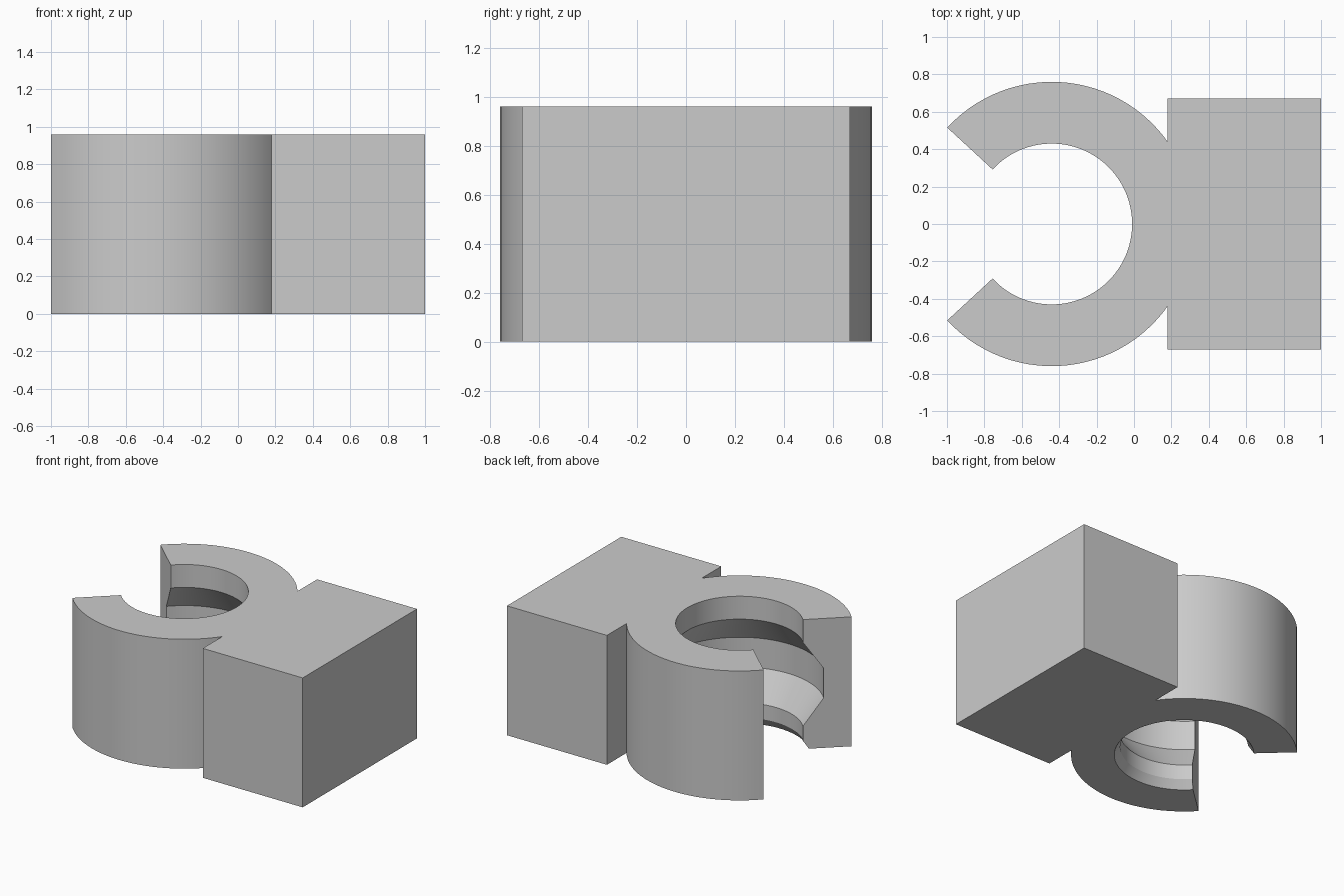
import bpy, bmesh
from math import radians, cos, sin

cube = bpy.data.objects.get("Cube")
if cube:
    bpy.data.objects.remove(cube, do_unlink=True)

HEIGHT = 0.96
CENTRE_X = -0.44
GAP = radians(42.7)          # half of the mouth opening
STEPS = 72

grey = bpy.data.materials.new("plain grey")
grey.use_nodes = True
grey.diffuse_color = (0.6, 0.6, 0.6, 1)
grey.node_tree.nodes["Principled BSDF"].inputs["Base Color"].default_value = (0.6, 0.6, 0.6, 1)


def make_object(name, bm):
    bmesh.ops.recalc_face_normals(bm, faces=bm.faces)
    mesh = bpy.data.meshes.new(name)
    bm.to_mesh(mesh)
    bm.free()
    mesh.materials.append(grey)
    obj = bpy.data.objects.new(name, mesh)
    bpy.context.collection.objects.link(obj)
    return obj


# Open ring: cross-section (radius, height) with a V groove and a lower chamfer
section = [(0.76, 0), (0.76, HEIGHT), (0.43, HEIGHT), (0.43, 0.79), (0.57, 0.59),
           (0.57, 0.37), (0.43, 0.17), (0.43, 0.06), (0.47, 0)]
bm = bmesh.new()
rings = []
sweep = radians(180) - GAP
for i in range(STEPS + 1):
    a = -sweep + 2 * sweep * i / STEPS
    rings.append([bm.verts.new((CENTRE_X + r * cos(a), r * sin(a), z)) for r, z in section])
for one, two in zip(rings, rings[1:]):
    for j in range(len(section)):
        k = (j + 1) % len(section)
        bm.faces.new((one[j], one[k], two[k], two[j]))
bm.faces.new(rings[0])
bm.faces.new(rings[-1])
body = make_object("clip_body", bm)

# Mounting block
bm = bmesh.new()
bmesh.ops.create_cube(bm, size=1)
bmesh.ops.scale(bm, vec=(0.82, 1.34, HEIGHT), verts=bm.verts)
bmesh.ops.translate(bm, vec=(0.59, 0, HEIGHT / 2), verts=bm.verts)
block = make_object("mounting_block", bm)

# Join both into one solid
bpy.context.view_layer.objects.active = body
body.select_set(True)
union = body.modifiers.new("join_block", "BOOLEAN")
union.operation = "UNION"
union.solver = "EXACT"
union.object = block
bpy.ops.object.modifier_apply(modifier=union.name)
bpy.data.objects.remove(block, do_unlink=True)
bpy.ops.object.shade_smooth_by_angle(angle=radians(20))
